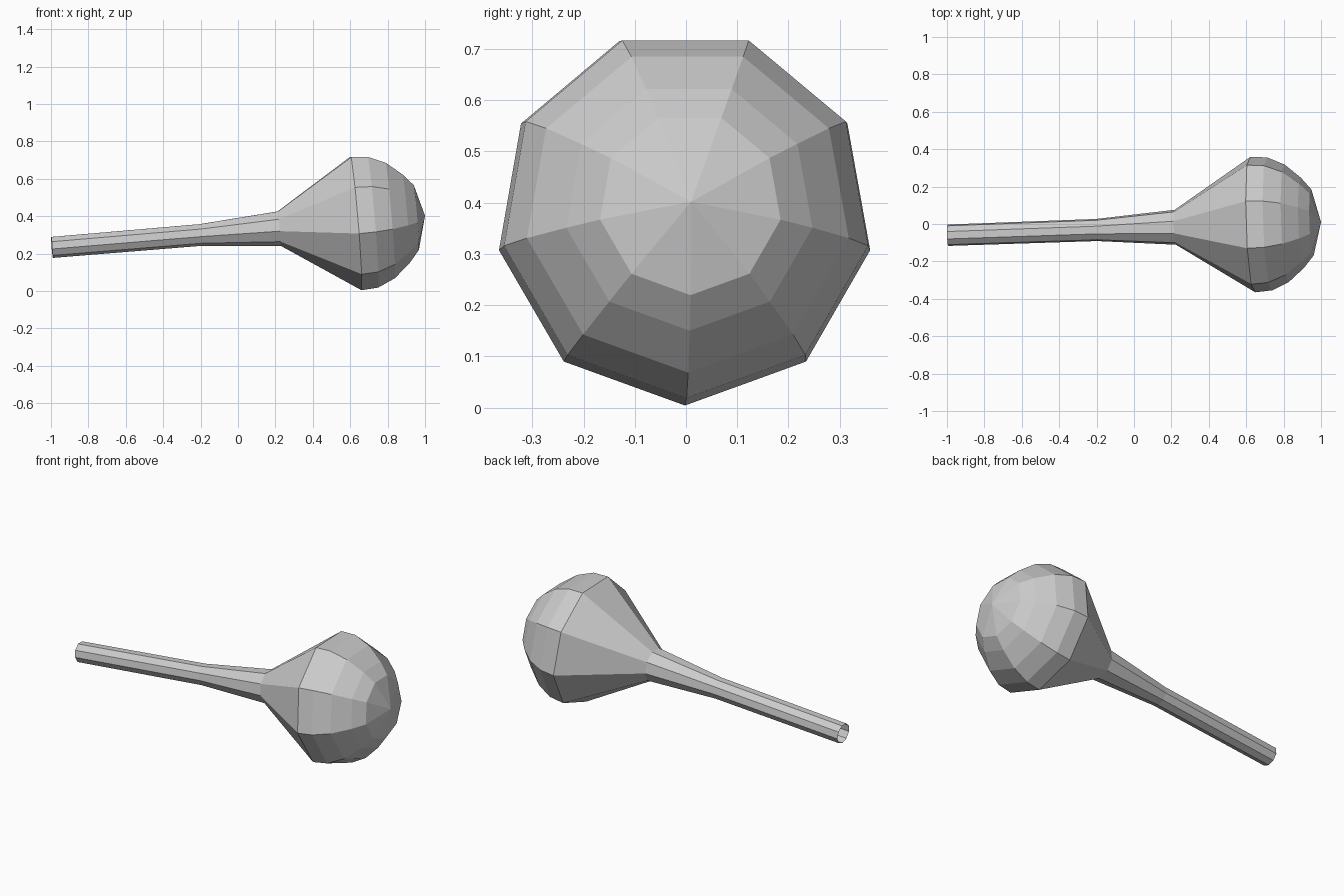
import bpy, bmesh
from math import sin, cos, pi
from mathutils import Vector

if "Cube" in bpy.data.objects:
    bpy.data.objects.remove(bpy.data.objects["Cube"])

SIDES = 9
START = Vector((-0.995, -0.06, 0.235))   # centre of the open handle end
TIP = Vector((1.0, 0.01, 0.402))         # rounded head tip
AXIS = (TIP - START).normalized()
UP = (Vector((0, 0, 1)) - AXIS * AXIS.z).normalized()
SIDE = UP.cross(AXIS)

# x position along the axis and radius of each ring
PROFILE = [(-0.995, 0.058), (-0.2, 0.06), (0.22, 0.095), (0.63, 0.368),
           (0.72, 0.361), (0.812, 0.319), (0.898, 0.244), (0.952, 0.179)]


def ring(bm, x, r):
    centre = START.lerp(TIP, (x - START.x) / (TIP.x - START.x))
    angles = [2 * pi * i / SIDES for i in range(SIDES)]
    return [bm.verts.new(centre + r * (SIDE * sin(a) - UP * cos(a))) for a in angles]


# One-piece lathed body: open tubular handle flaring into a domed head
bm = bmesh.new()
rings = [ring(bm, x, r) for x, r in PROFILE]
for a, b in zip(rings, rings[1:]):
    for i in range(SIDES):
        j = (i + 1) % SIDES
        bm.faces.new((a[i], a[j], b[j], b[i]))

# Head cap fan
tip = bm.verts.new(TIP)
for i in range(SIDES):
    bm.faces.new((rings[-1][i], rings[-1][(i + 1) % SIDES], tip))

bmesh.ops.recalc_face_normals(bm, faces=bm.faces)
mesh = bpy.data.meshes.new("handle_and_head")
bm.to_mesh(mesh)
bm.free()
body = bpy.data.objects.new("handle_and_head", mesh)
bpy.context.collection.objects.link(body)
